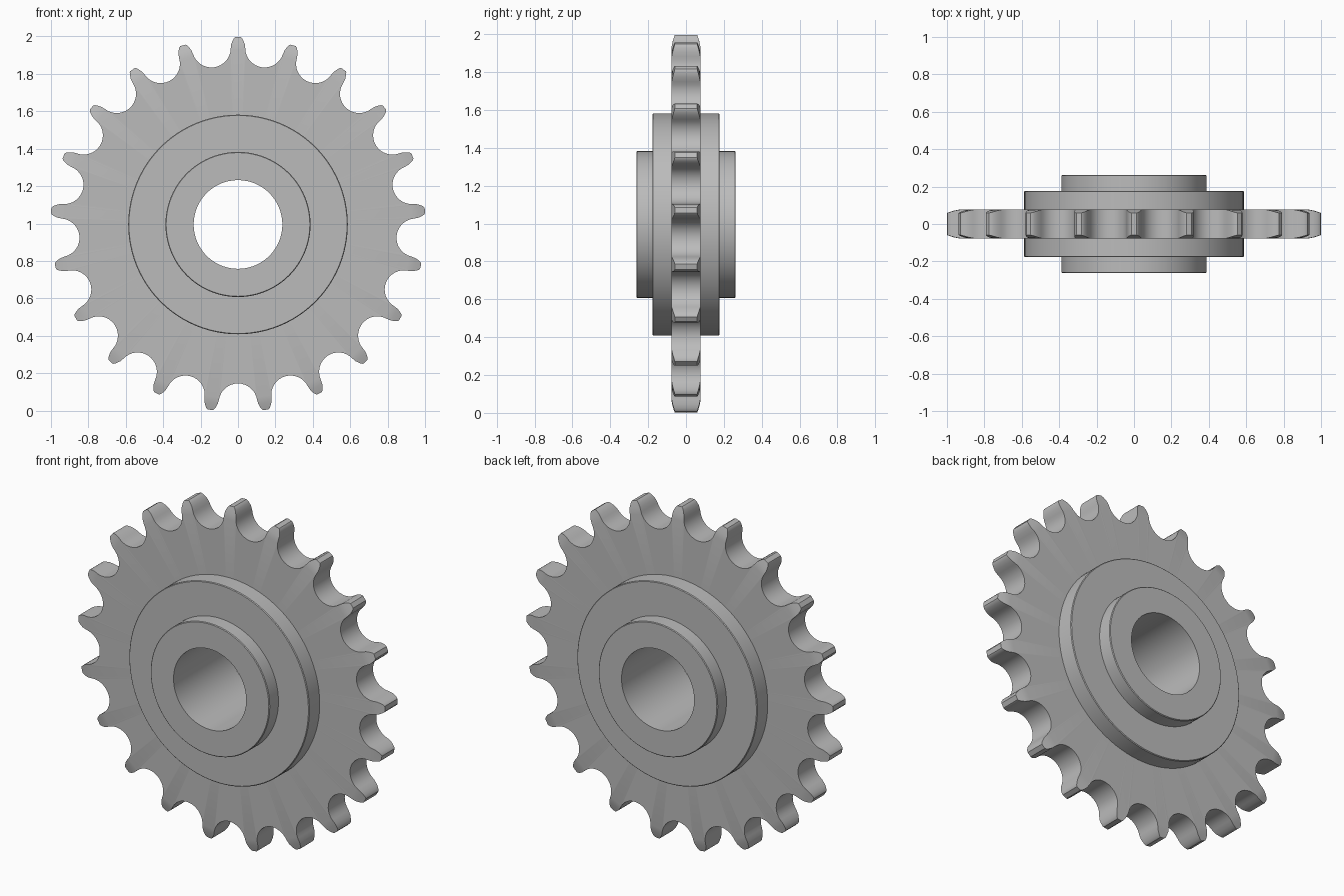
import bpy, bmesh, math
from math import sin, cos, pi, radians
from mathutils import Vector

cube = bpy.data.objects.get("Cube")
if cube:
    bpy.data.objects.remove(cube)

TEETH = 21
TIP_R = 1.002
CENTRE_Z = 0.995
HALF_PLATE = 0.077

steel = bpy.data.materials.new("steel_grey")
steel.use_nodes = True
colour = (0.5, 0.5, 0.5, 1)
steel.diffuse_color = colour
steel.node_tree.nodes["Principled BSDF"].inputs["Base Color"].default_value = colour


def finish(bm, name):
    """Clean the mesh, link it and shade it smooth with sharp edges kept."""
    bmesh.ops.remove_doubles(bm, verts=bm.verts, dist=0.0002)
    bmesh.ops.recalc_face_normals(bm, faces=bm.faces)
    mesh = bpy.data.meshes.new(name)
    bm.to_mesh(mesh)
    bm.free()
    mesh.materials.append(steel)
    ob = bpy.data.objects.new(name, mesh)
    bpy.context.collection.objects.link(ob)
    ob.location.z = CENTRE_Z
    bpy.ops.object.select_all(action='DESELECT')
    ob.select_set(True)
    bpy.context.view_layer.objects.active = ob
    bpy.ops.object.shade_smooth_by_angle(angle=radians(30))
    return ob


def bridge(bm, a, b):
    """Join two closed rings of vertices with quads."""
    n = len(a)
    for i in range(n):
        j = (i + 1) % n
        bm.faces.new((a[i], a[j], b[j], b[i]))


def tooth_gap():
    """One valley and its flanks as (angle, radius), from tip to tip."""
    pitch_r, roller_r = 0.953, 0.103
    half = pi / TEETH
    arc = []
    for i in range(9):
        t = radians(80) * i / 8
        x, y = roller_r * sin(t), pitch_r - roller_r * cos(t)
        arc.append((math.atan2(x, y), math.hypot(x, y)))
    # convex flank narrowing to a slightly rounded tip
    for r, width in ((0.965, 0.036), (0.985, 0.028), (0.997, 0.021), (TIP_R, 0.014)):
        arc.append((half - width / r, r))
    return [(-a, r) for a, r in reversed(arc[1:])] + arc


# Toothed plate, thinned towards the tooth tips on both sides
outline = [(a + (k + 0.5) * 2 * pi / TEETH, r)
           for k in range(TEETH) for a, r in tooth_gap()]
chamfer_r = 0.93


def plate_ring(bm, limit, half_y):
    ring = []
    for a, r in outline:
        q = min(r, limit)
        drop = 0.018 * (max(0, q - chamfer_r) / (TIP_R - chamfer_r)) ** 1.5
        y = math.copysign(HALF_PLATE - drop, half_y)
        ring.append(bm.verts.new((q * sin(a), y, q * cos(a))))
    return ring


bm = bmesh.new()
limits = (0.5, chamfer_r, 0.965, TIP_R)
front = [plate_ring(bm, lim, -1) for lim in limits]
back = [plate_ring(bm, lim, 1) for lim in limits]
for side in (front, back):
    for inner, outer in zip(side, side[1:]):
        bridge(bm, inner, outer)
bridge(bm, front[-1], back[-1])
bridge(bm, front[0], back[0])
finish(bm, "toothed_plate")

# Stepped hub with a through bore, turned from a mirrored half profile
edge = 0.004
half_profile = [(0.237, 0.262), (0.388 - edge, 0.262), (0.388, 0.262 - edge),
                (0.388, 0.177), (0.587 - edge, 0.177), (0.587, 0.177 - edge)]
profile = half_profile + [(r, -y) for r, y in reversed(half_profile)]
bm = bmesh.new()
segments = 96
rings = [[bm.verts.new((r * sin(2 * pi * i / segments), y, r * cos(2 * pi * i / segments)))
          for i in range(segments)] for r, y in profile]
for i, ring in enumerate(rings):
    bridge(bm, ring, rings[(i + 1) % len(rings)])
finish(bm, "stepped_hub")
